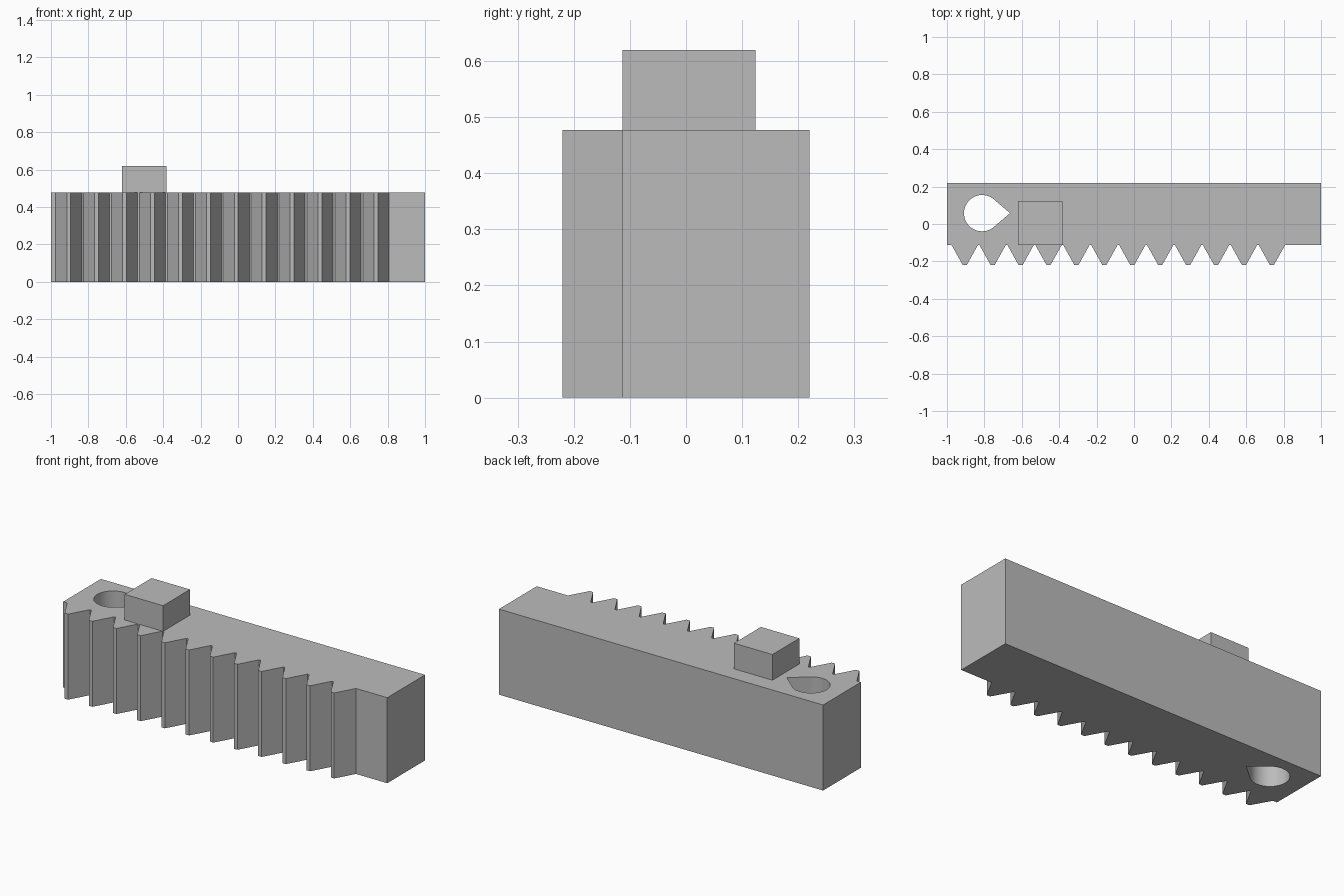
import bpy
import bmesh
from math import acos, cos, sin, pi

default = bpy.data.objects.get("Cube")
if default:
    bpy.data.objects.remove(default, do_unlink=True)

grey = bpy.data.materials.new("plain grey")
grey.use_nodes = True
GREY = (0.5, 0.5, 0.5, 1)
grey.diffuse_color = GREY
grey.node_tree.nodes["Principled BSDF"].inputs["Base Color"].default_value = GREY


def prism(name, outline, bottom, top):
    """Extrude a flat outline straight up from bottom to top."""
    bm = bmesh.new()
    face = bm.faces.new([bm.verts.new((x, y, bottom)) for x, y in outline])
    raised = bmesh.ops.extrude_face_region(bm, geom=[face])["geom"]
    verts = [g for g in raised if isinstance(g, bmesh.types.BMVert)]
    bmesh.ops.translate(bm, verts=verts, vec=(0, 0, top - bottom))
    bmesh.ops.recalc_face_normals(bm, faces=bm.faces)
    mesh = bpy.data.meshes.new(name)
    bm.to_mesh(mesh)
    bm.free()
    mesh.materials.append(grey)
    obj = bpy.data.objects.new(name, mesh)
    bpy.context.collection.objects.link(obj)
    return obj


# Toothed bar
HEIGHT, BACK, ROOT, TIP = 0.477, 0.22, -0.113, -0.22
TEETH, PITCH, FIRST = 12, 0.1493, -0.905
ROOT_HALF, TIP_HALF = 0.07, 0.0105
outline = [(1, BACK), (-1, BACK), (-1, ROOT)]
for i in range(TEETH):
    x = FIRST + i * PITCH
    outline += [(x - ROOT_HALF, ROOT), (x - TIP_HALF, TIP),
                (x + TIP_HALF, TIP), (x + ROOT_HALF, ROOT)]
outline.append((1, ROOT))
bar = prism("toothed_bar", outline, 0, HEIGHT)

# Teardrop hole right through the bar, its point towards the block
CX, CY, RADIUS, REACH, STEPS = -0.812, 0.058, 0.097, 0.149, 48
start = acos(RADIUS / REACH)
drop = [(CX + REACH, CY)]
for i in range(STEPS + 1):
    a = start + (2 * pi - 2 * start) * i / STEPS
    drop.append((CX + RADIUS * cos(a), CY + RADIUS * sin(a)))
cutter = prism("hole_cutter", drop, -0.1, HEIGHT + 0.1)
cutter.hide_render = True

cut = bar.modifiers.new("teardrop hole", 'BOOLEAN')
cut.operation = 'DIFFERENCE'
cut.solver = 'EXACT'
cut.object = cutter
bpy.ops.object.select_all(action='DESELECT')
bpy.context.view_layer.objects.active = bar
bar.select_set(True)
bpy.ops.object.modifier_apply(modifier=cut.name)
bpy.data.objects.remove(cutter, do_unlink=True)
bpy.ops.object.shade_smooth_by_angle(angle=pi / 6)

# Square block on top
prism("top_block", [(-0.62, ROOT), (-0.383, ROOT), (-0.383, 0.124), (-0.62, 0.124)],
      HEIGHT, 0.62)
